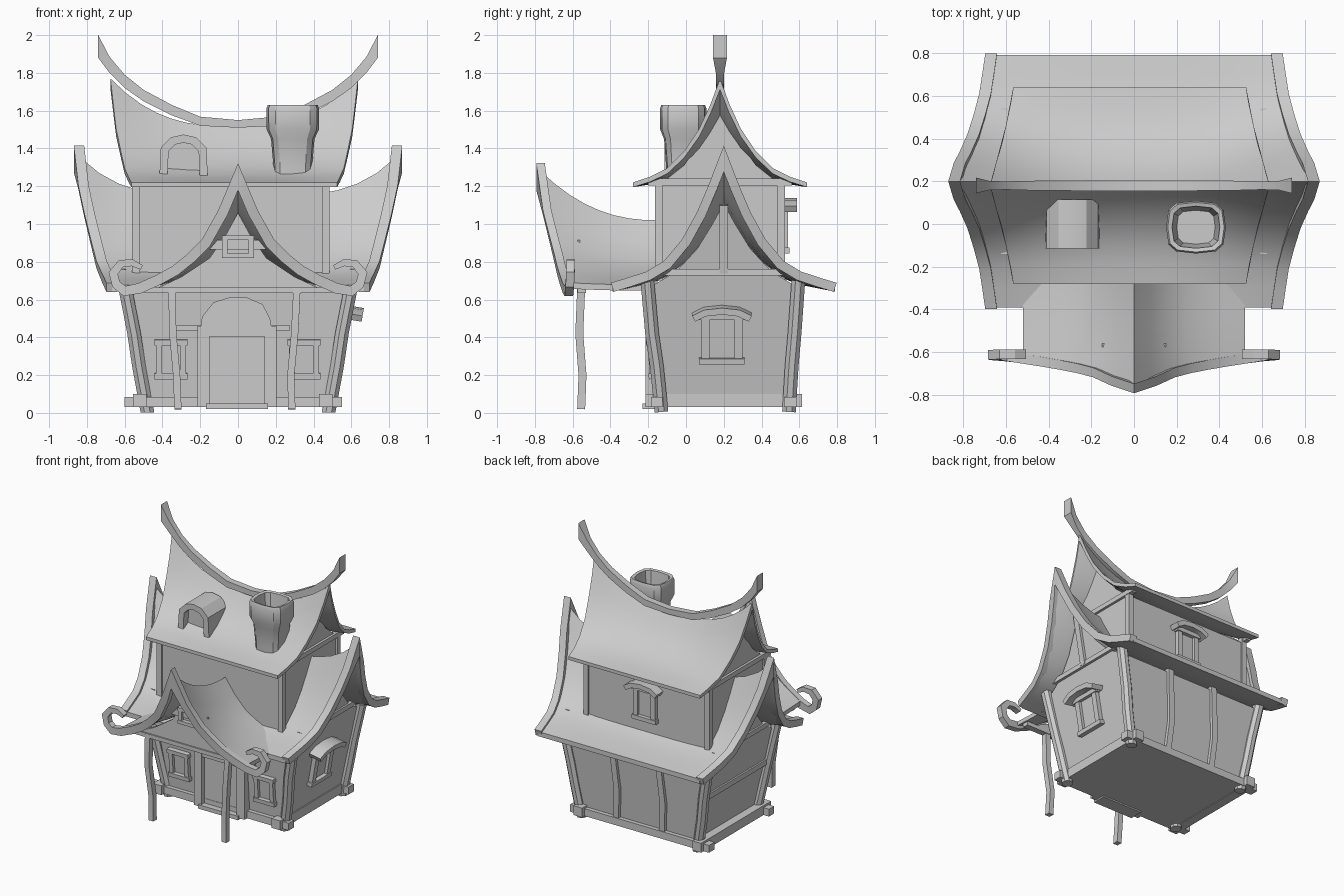
import bpy, bmesh, math
from mathutils import Vector, Matrix

if "Cube" in bpy.data.objects:
    bpy.data.objects.remove(bpy.data.objects["Cube"])

grey = bpy.data.materials.new("plain_grey")
grey.diffuse_color = (0.6, 0.6, 0.6, 1)
grey.use_nodes = True
grey.node_tree.nodes["Principled BSDF"].inputs["Base Color"].default_value = grey.diffuse_color

def build(name, groups, m=Matrix()):
    """Make one object out of capped lofts; each group is a list of closed rings."""
    bm = bmesh.new()
    for rings in groups:
        vs = [[bm.verts.new(m @ Vector(p)) for p in r] for r in rings]
        n = len(vs[0])
        for a, b in zip(vs, vs[1:]):
            for i in range(n):
                j = (i + 1) % n
                bm.faces.new((a[i], a[j], b[j], b[i]))
        bm.faces.new(vs[0])
        bm.faces.new(vs[-1])
    bmesh.ops.recalc_face_normals(bm, faces=bm.faces)
    me = bpy.data.meshes.new(name)
    bm.to_mesh(me)
    bm.free()
    me.materials.append(grey)
    ob = bpy.data.objects.new(name, me)
    bpy.context.collection.objects.link(ob)
    return ob

def box(x0, x1, y0, y1, z0, z1):
    return [[(x0, y0, z), (x1, y0, z), (x1, y1, z), (x0, y1, z)] for z in (z0, z1)]

def sweep(path, side, w, t, sides=4):
    """Rings along a path; side = width direction; w, t = width and thickness (value or list)."""
    p = [Vector(q) for q in path]
    s = Vector(side)
    rings = []
    for i, q in enumerate(p):
        d1 = (q - p[max(i - 1, 0)]).normalized() if i else (p[1] - q).normalized()
        d2 = (p[i + 1] - q).normalized() if i < len(p) - 1 else d1
        tan = (d1 + d2).normalized()
        miter = min(1 / max(tan.dot(d1), 0.05), 3.2)
        n = tan.cross(s).normalized()
        wi = w[i] if isinstance(w, list) else w
        ti = (t[i] if isinstance(t, list) else t) * miter
        k = 0.5 / math.cos(math.pi / sides)
        rings.append([q + s * wi * k * math.cos(a) + n * ti * k * math.sin(a)
                      for a in [(j + 0.5) * 2 * math.pi / sides for j in range(sides)]])
    return rings

def mirror_path(half, axis, c=0.0):
    """Half path starting on the centre line -> full path."""
    out = []
    for q in half[:0:-1]:
        q = list(q)
        q[axis] = 2 * c - q[axis]
        out.append(tuple(q))
    return out + list(half)

def saddle_roof(name, prof, cx, cy, frac, power, t, steps=16):
    """prof: (distance from ridge, z, half length); the ridge sags towards the middle."""
    base = prof[-1][1]
    rings = []
    for k in range(steps + 1):
        u = 2 * k / steps - 1
        f = 1 - frac * (1 - abs(u) ** power)
        top = mirror_path([(cx + u * x, cy + d, base + (z - base) * f) for d, z, x in prof], 1, cy)
        h = max(q[2] for q in top) - base
        low = [(x, y, z - t * (1 + 1.3 * (z - base) / h)) for x, y, z in top]
        rings.append(top + low[::-1])
    return build(name, [rings])

# lower house body with leaning gables
half = [(0, 1.11), (0.06, 1.0), (0.14, 0.87), (0.25, 0.75), (0.40, 0.66), (0.35, 0.03)]
body = [(0.2 + s * d, z) for s, pts in ((1, half), (-1, half[:0:-1])) for d, z in pts]
build("lower_walls", [[[(s * (0.475 + 0.175 * z), y, z) for y, z in body] for s in (-1, 1)]])

# corner posts and back wall posts
for sx in (-1, 1):
    for nm, ys in (("front", (-0.13, -0.155, -0.18, -0.205)), ("back", (0.545, 0.56, 0.575, 0.595))):
        path = [(sx * x, y, z) for x, y, z in zip((0.48, 0.525, 0.55, 0.605), ys, (0.005, 0.25, 0.42, 0.7))]
        build(nm + "_corner_post", [sweep(path, (1, 0, 0), 0.072, 0.072, 8)])
for x in (0.18, -0.2):
    path = [(x, 0.557, 0.05), (x - 0.02, 0.575, 0.3), (x + 0.01, 0.6, 0.68)]
    build("back_wall_post", [sweep(path, (1, 0, 0), 0.045, 0.04)])

# crossing sill beams
build("sill_beams", [box(-0.6, 0.55, -0.185, -0.125, 0.03, 0.085), box(-0.6, 0.55, 0.52, 0.585, 0.03, 0.085),
                     box(-0.555, -0.485, -0.215, 0.615, 0.03, 0.1), box(0.43, 0.5, -0.215, 0.615, 0.03, 0.1)])

# gable timbers on both side walls
for s in (-1, 1):
    g = [sweep([(s * (0.48 + 0.175 * z), 0.2, z) for z in (0.74, 1.1)], (0, 1, 0), 0.045, 0.03)]
    g.append(sweep([(s * 0.607, y, 0.745) for y in (-0.14, 0.54)], (1, 0, 0), 0.03, 0.035))
    if s < 0:
        g.append(sweep([(-0.55, y, 0.42) for y in (-0.15, 0.56)], (1, 0, 0), 0.03, 0.04))
    build("gable_timbers", g)

# lower roof with thick verge beams
main = [(0, 1.345, 0.87), (0.06, 1.19, 0.845), (0.12, 1.05, 0.815), (0.2, 0.905, 0.78), (0.3, 0.785, 0.75),
        (0.4, 0.725, 0.725), (0.5, 0.692, 0.71), (0.59, 0.665, 0.697)]
saddle_roof("lower_roof", [(d, z + 0.012, x - 0.03) for d, z, x in main], 0, 0.2, 0.31, 4, 0.035)
for s in (-1, 1):
    path = mirror_path([(s * (x - 0.028), 0.2 + d, z) for d, z, x in main], 1, 0.2)
    build("lower_verge_beam", [sweep(path, (1, 0, 0), 0.055, 0.05)])

# upper house body, its gable following the sagging roof
rings = []
for x, h in ((-0.545, 0.42), (-0.3, 0.26), (0.0, 0.23), (0.25, 0.26), (0.47, 0.4)):
    top = [(0.18 + d, 1.2 + h * f) for d, f in ((0.33, 0.0), (0.19, 0.28), (0.1, 0.58), (0, 1), (-0.1, 0.58), (-0.19, 0.28), (-0.33, 0))]
    rings.append([(x, y, z) for y, z in [(-0.15, 0.7)] + [(0.51, 0.7)] + top])
build("upper_walls", [rings])
build("upper_corner_posts", [box(x - 0.02, x + 0.02, y - 0.02, y + 0.02, 0.7, 1.24)
                             for x in (-0.54, 0.465) for y in (-0.145, 0.503)])
build("upper_gable_beams", [box(x - 0.018, x + 0.018, -0.2, 0.56, 1.205, 1.24) for x in (-0.545, 0.47)])

# upper roof and upswept ridge beam
upper = [(0, 1.77, 0.655), (0.05, 1.635, 0.64), (0.11, 1.505, 0.625), (0.19, 1.385, 0.6), (0.28, 1.295, 0.58),
         (0.37, 1.25, 0.56), (0.46, 1.22, 0.545)]
saddle_roof("upper_roof", upper, -0.02, 0.18, 0.46, 2.7, 0.025)
ridge = [(0, 1.55, 1.51, 0.025), (0.2, 1.568, 1.52, 0.025), (0.35, 1.63, 1.575, 0.024), (0.5, 1.71, 1.65, 0.022),
         (0.6, 1.79, 1.72, 0.019), (0.68, 1.885, 1.80, 0.022), (0.74, 2.0, 1.88, 0.037)]
full = [(-x, a, b, w) for x, a, b, w in ridge[:0:-1]] + ridge
build("ridge_beam", [[[(x, 0.18 - w, b), (x, 0.18 + w, b), (x, 0.18 + w, a), (x, 0.18 - w, a)] for x, a, b, w in full]])

# hollow chimney
def chimney_ring(z, r):
    pts = []
    for i in range(12):
        a = math.tau * i / 12
        c, s = math.cos(a), math.sin(a)
        pts.append((0.29 + r * math.copysign(abs(c) ** 0.6, c), -0.015 + 0.88 * r * math.copysign(abs(s) ** 0.6, s), z))
    return pts
build("chimney", [[chimney_ring(z, r) for z, r in ((1.2, 0.1), (1.3, 0.102), (1.45, 0.115), (1.5, 0.138), (1.61, 0.14),
                                                   (1.63, 0.132), (1.625, 0.112), (1.42, 0.09))]])

# arched dormer
arch = [(0, 0, 1.452), (0.055, 0, 1.44), (0.1, 0, 1.395), (0.107, 0, 1.25)]
path = [(x - 0.288, 0.0, z) for x, y, z in mirror_path(arch, 0)]
pane = [(x, z) for x, y, z in path]
build("dormer", [sweep(path, (0, 1, 0), 0.23, 0.042), [[(x, y, z) for x, z in pane] for y in (-0.06, 0.1)]])

# porch roof, flaring up to its front tip
porch = [(0, -0.77, 1.25), (0.08, -0.735, 1.06), (0.17, -0.695, 0.90), (0.25, -0.675, 0.82), (0.33, -0.66, 0.755),
         (0.42, -0.645, 0.705), (0.52, -0.63, 0.66)]
rings = []
for k in range(9):
    t = k / 8
    f = 1 - 0.42 * (1 - (1 - t) ** 2.3)
    top = mirror_path([(x, y * (1 - t) - 0.15 * t, 0.66 + (z + 0.03 - 0.66) * f) for x, y, z in porch], 0)
    rings.append(top + [(x, y, z - 0.03 - 0.05 * (z - 0.66)) for x, y, z in top[::-1]])
build("porch_roof", [rings])

# porch verge beam with curled ends
curl = [(0.6, -0.62, 0.645), (0.645, -0.615, 0.68), (0.66, -0.612, 0.74), (0.62, -0.61, 0.79), (0.56, -0.61, 0.795),
        (0.51, -0.61, 0.77)]
path = mirror_path(porch + curl, 0)
thick = [0.055] * 7 + [0.05, 0.045, 0.045, 0.04, 0.035, 0.025]
build("porch_verge_beam", [sweep(path, (0, 1, 0), 0.045, thick[:0:-1] + thick)])

# porch gable, its small window and the posts
tri = mirror_path([(0, 0, 1.06), (0.06, 0, 0.95), (0.15, 0, 0.82), (0.3, 0, 0.72), (0.45, 0, 0.65)], 0)
build("porch_gable", [[[(x, y, z) for x, _, z in tri] for y in (-0.565, -0.535)],
                      box(-0.5, 0.5, -0.575, -0.53, 0.635, 0.665), box(-0.15, 0.15, -0.575, -0.56, 0.865, 0.915)])
build("gable_window", [box(-0.085, 0.085, -0.595, -0.56, 0.82, 0.845), box(-0.085, 0.085, -0.595, -0.56, 0.915, 0.94),
                       box(-0.085, -0.055, -0.59, -0.56, 0.845, 0.915), box(0.055, 0.085, -0.59, -0.56, 0.845, 0.915)])
for xs in ((-0.318, -0.325, -0.345, -0.35), (0.285, 0.28, 0.3, 0.312)):
    path = [(x, y, z) for x, y, z in zip(xs, (-0.555, -0.548, -0.565, -0.555), (0.02, 0.2, 0.42, 0.66))]
    build("porch_post", [sweep(path, (1, 0, 0), 0.038, 0.042)])

# windows: frame, pane, sill and an optional curved hood
def window(name, loc, turn, lean, w, h, hood=0.0):
    a, b = w / 2, h / 2
    g = [box(-a, a, -0.035, 0.02, -b, -b + 0.03), box(-a, a, -0.035, 0.02, b - 0.03, b),
         box(-a * 0.6, a * 0.6, -0.006, 0.02, -b, b)]
    for s in (-1, 1):
        x0, x1 = sorted((s * a * 0.9, s * a * 0.55))
        g.append(box(x0, x1, -0.028, 0.02, -b, b))
    if hood:
        k = a + 0.03
        p = mirror_path([(0, -0.03, b + 0.025), (k * 0.6, -0.03, b + 0.015), (k, -0.03, b - 0.015)], 0)
        g.append(sweep(p, (0, 1, 0), hood, 0.035))
    m = Matrix.Translation(loc) @ Matrix.Rotation(turn, 4, 'Z') @ Matrix.Rotation(lean, 4, 'X')
    build(name, g, m)

for x in (-0.355, 0.35):
    window("front_window", (x, -0.17, 0.285), 0, 0.08, 0.175, 0.21)
window("side_window", (0.548, 0.19, 0.395), math.pi / 2, 0.17, 0.24, 0.27, 0.12)
window("upper_back_window", (-0.03, 0.512, 0.97), math.pi, 0, 0.2, 0.25, 0.09)

# door with frame, arched head and step
head = [(-0.2, 0.44), (-0.19, 0.51), (-0.13, 0.585), (-0.05, 0.61), (0.05, 0.61), (0.13, 0.575), (0.17, 0.5), (0.18, 0.44)]
build("door", [box(-0.155, 0.15, -0.182, -0.13, 0.03, 0.41), box(-0.215, -0.15, -0.215, -0.13, 0.03, 0.46),
               box(0.14, 0.205, -0.215, -0.13, 0.03, 0.46), box(-0.215, 0.205, -0.21, -0.13, 0.405, 0.45),
               box(-0.33, 0.275, -0.195, -0.14, 0.435, 0.462), box(-0.17, 0.16, -0.23, -0.13, 0.02, 0.05),
               [[(x, y, z) for x, z in head] for y in (-0.215, -0.15)]])

# smooth shading with sharp edges kept
for ob in bpy.context.collection.objects:
    ob.select_set(True)
    bpy.context.view_layer.objects.active = ob
bpy.ops.object.shade_smooth_by_angle(angle=math.radians(32))
